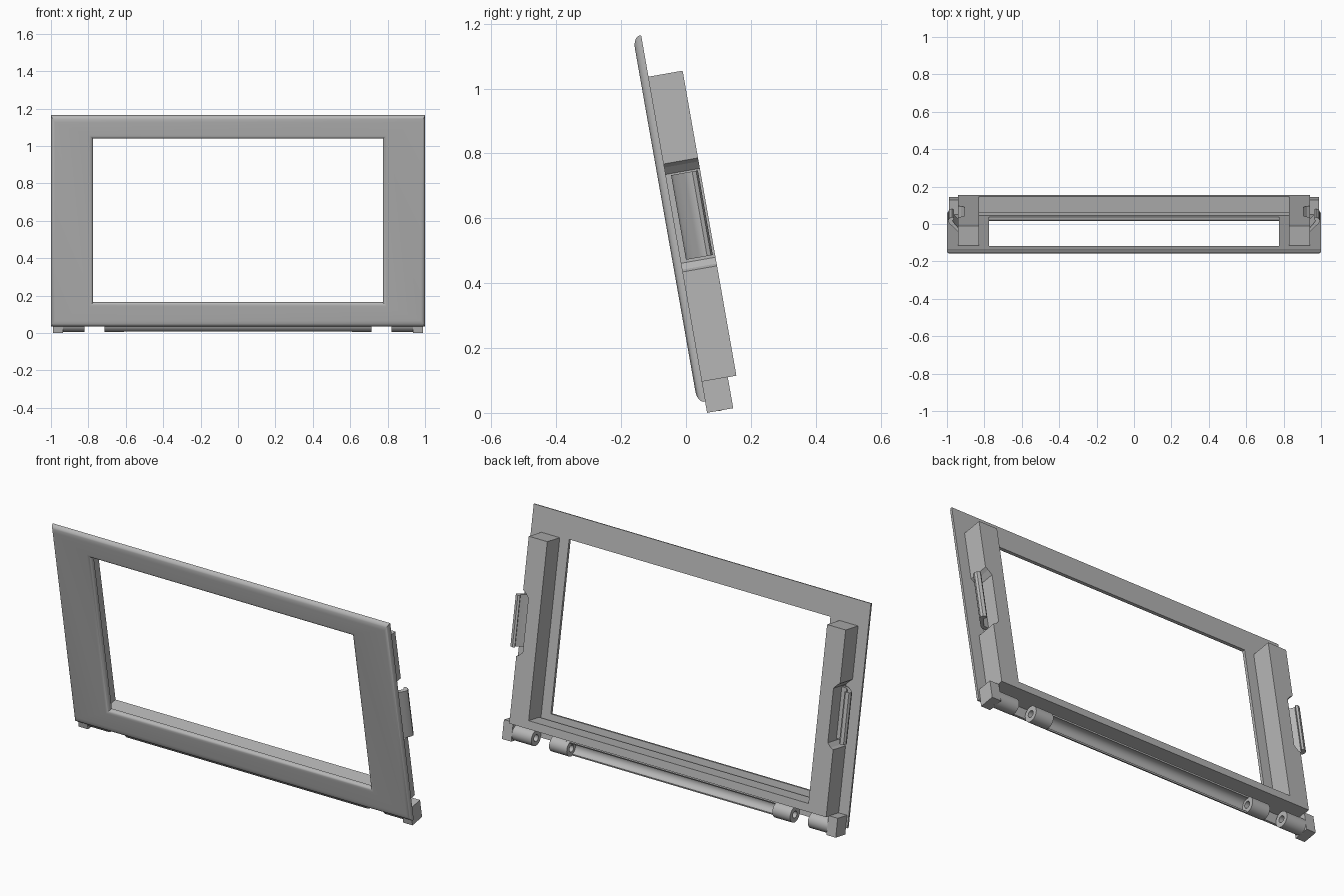
import bpy, bmesh, math
from mathutils import Matrix

if "Cube" in bpy.data.objects:
    bpy.data.objects.remove(bpy.data.objects["Cube"], do_unlink=True)

grey = bpy.data.materials.new("plain_grey")
grey.use_nodes = True
COLOUR = (0.47, 0.47, 0.47, 1)
grey.diffuse_color = COLOUR
grey.node_tree.nodes["Principled BSDF"].inputs["Base Color"].default_value = COLOUR

TILT = Matrix.Rotation(math.radians(10), 4, 'X')
BACK = 0.066      # rear plane of the front plate
DEEP = 0.173      # rear plane of the side bars


def finish(name, bm, smooth=True):
    bmesh.ops.recalc_face_normals(bm, faces=bm.faces)
    mesh = bpy.data.meshes.new(name)
    bm.to_mesh(mesh)
    bm.free()
    mesh.materials.append(grey)
    ob = bpy.data.objects.new(name, mesh)
    bpy.context.collection.objects.link(ob)
    ob.matrix_world = TILT
    if smooth:
        bpy.ops.object.select_all(action='DESELECT')
        ob.select_set(True)
        bpy.context.view_layer.objects.active = ob
        bpy.ops.object.shade_smooth_by_angle(angle=math.radians(35))
    return ob


def prism(name, pts, axis, a, b, smooth=False):
    """Extrude an outline along x (points are y,z), y (x,z) or z (x,y)."""
    place = {'x': lambda p, t: (t, p[0], p[1]),
             'y': lambda p, t: (p[0], t, p[1]),
             'z': lambda p, t: (p[0], p[1], t)}[axis]
    bm = bmesh.new()
    ends = [[bm.verts.new(place(p, t)) for p in pts] for t in (a, b)]
    for ring in ends:
        bm.faces.new(ring)
    n = len(pts)
    for i in range(n):
        j = (i + 1) % n
        bm.faces.new((ends[0][i], ends[0][j], ends[1][j], ends[1][i]))
    return finish(name, bm, smooth)


def box(name, x0, x1, y0, y1, z0, z1):
    return prism(name, [(x0, z0), (x1, z0), (x1, z1), (x0, z1)], 'y', y0, y1)


def arc(cy, cz, r, a0, a1, n):
    angles = [math.radians(a0 + (a1 - a0) * i / n) for i in range(n + 1)]
    return [(cy + r * math.cos(a), cz + r * math.sin(a)) for a in angles]


def tube(name, x0, x1, cy, cz, r_out, r_in, n=28):
    bm = bmesh.new()
    loops = []
    for x, r in ((x0, r_in), (x0, r_out), (x1, r_out), (x1, r_in)):
        loops.append([bm.verts.new((x, *p)) for p in arc(cy, cz, r, 0, 360, n)[:-1]])
    for k in range(4):
        a, b = loops[k], loops[(k + 1) % 4]
        for i in range(n):
            j = (i + 1) % n
            bm.faces.new((a[i], a[j], b[j], b[i]))
    return finish(name, bm)


# Front plate: rectangular rings swept from the outer back edge to the opening
def ring(bm, hx, z0, z1, y):
    return [bm.verts.new(p) for p in
            ((-hx, y, z0), (hx, y, z0), (hx, y, z1), (-hx, y, z1))]


bm = bmesh.new()
rings = []
for i in range(9):                                   # rounded outer edge
    a = math.radians(90 * i / 8)
    inset, y = 0.036 * (1 - math.cos(a)), BACK - 0.004 - 0.022 * math.sin(a)
    if i == 0:
        rings.append(ring(bm, 1.0, 0.024, 1.171, BACK))
    rings.append(ring(bm, 1.0 - 0.6 * inset, 0.024 + inset, 1.171 - inset, y))
for i in range(7):                                   # rounded opening edge
    a = math.radians(90 * i / 6)
    grow, y = 0.02 * (1 - math.sin(a)), 0.055 - 0.015 * math.cos(a)
    rings.append(ring(bm, 0.775 + grow, 0.156 - grow, 1.046 + grow, y))
rings.append(ring(bm, 0.775, 0.156, 1.046, BACK))
for a, b in zip(rings, rings[1:] + rings[:1]):
    for i in range(4):
        j = (i + 1) % 4
        bm.faces.new((a[i], a[j], b[j], b[i]))
finish("front_plate", bm)

# Bottom rail behind the opening, with a thin step at the plate
box("bottom_rail", -0.84, 0.84, 0.082, DEEP, 0.086, 0.128)
box("bottom_rail_step", -0.84, 0.84, BACK - 0.002, 0.083, 0.086, 0.118)

# Hinge gutter: a curved shell along the bottom edge
CY, CZ, R = 0.105, 0.029, 0.041
shell = arc(CY, CZ, R, 60, 250, 18) + arc(CY, CZ, R - 0.008, 250, 60, 18)
prism("hinge_gutter", shell, 'x', -0.64, 0.64, True)

for s, side in ((1, "left"), (-1, "right")):
    # Side bar with a recess in its outer face
    outline = [(0.83, 0.086), (0.94, 0.086), (0.94, 0.43), (0.925, 0.437),
               (0.905, 0.457), (0.905, 0.735), (0.925, 0.757), (0.94, 0.768),
               (0.94, 1.041), (0.83, 1.041)]
    prism(side + "_bar", [(s * x, z) for x, z in outline], 'y', BACK - 0.002, DEEP)

    # Spring clip standing out of the recess
    clip = [(0.9, 0.085), (0.925, 0.082), (0.945, 0.09), (0.962, 0.108),
            (0.978, 0.122), (0.99, 0.135), (0.994, 0.148), (0.988, 0.16),
            (0.972, 0.166), (0.962, 0.16), (0.97, 0.145), (0.955, 0.125),
            (0.935, 0.103), (0.9, 0.1)]
    prism(side + "_clip", [(s * x, y) for x, y in clip], 'z', 0.465, 0.73, True)

    # Hinge barrels and the square end block
    tube(side + "_inner_barrel", s * 0.61, s * 0.715, CY, CZ, R, 0.018)
    tube(side + "_outer_barrel", s * 0.82, s * 0.945, CY, CZ, R, 0.018)
    box(side + "_end_block", s * 0.935, s * 0.99, 0.064, 0.146, -0.011, 0.088)
